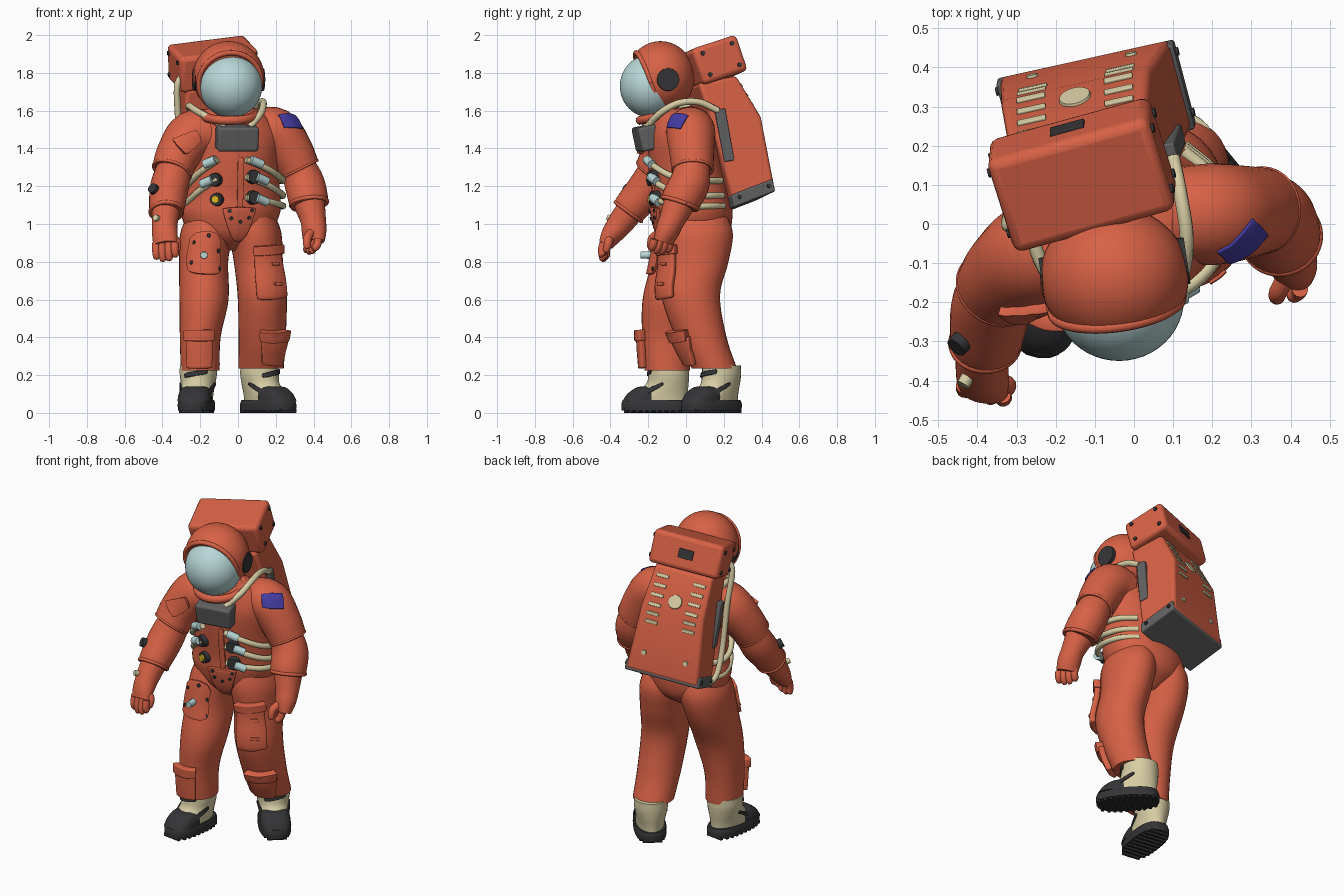
import bpy, bmesh, math
from mathutils import Matrix, Vector, Quaternion

if "Cube" in bpy.data.objects:
    bpy.data.objects.remove(bpy.data.objects["Cube"])

RGB = dict(suit=(.68, .12, .06), cream=(.68, .61, .37), visor=(.48, .68, .68), dark=(.035, .035, .038),
           grey=(.12, .12, .12), flag=(.06, .045, .36), yellow=(.7, .48, .02))
MATS = {}
for k, c in RGB.items():
    MATS[k] = bpy.data.materials.new(k)
    MATS[k].diffuse_color = (*c, 1)
I4 = Matrix.Identity(4)
R = lambda deg, ax: Matrix.Rotation(math.radians(deg), 4, ax)
T = lambda *p: Matrix.Translation(p)


def finish(name, bm, col, M=I4, bevel=0, recalc=True):
    if recalc:
        bmesh.ops.recalc_face_normals(bm, faces=bm.faces)
    me = bpy.data.meshes.new(name)
    bm.to_mesh(me)
    bm.free()
    me.shade_smooth()
    me.set_sharp_from_angle(angle=math.radians(40))
    me.materials.append(MATS[col])
    ob = bpy.data.objects.new(name, me)
    ob.matrix_world = M
    bpy.context.collection.objects.link(ob)
    if bevel:
        m = ob.modifiers.new("bevel", 'BEVEL')
        m.width, m.segments, m.limit_method = bevel, 3, 'ANGLE'
    return ob


def frame(pos, normal, roll=0):
    z = Vector(normal).normalized()
    x = Vector((0, 0, 1)).cross(z) if abs(z.z) < .99 else Vector((1, 0, 0))
    x.normalize()
    m = Matrix((x, z.cross(x), z)).transposed().to_4x4()
    return T(*pos) @ m @ R(roll, 'Z')


def spline(pts, sub):
    v = [Vector(p) for p in pts]
    v = [2 * v[0] - v[1]] + v + [2 * v[-1] - v[-2]]
    out = []
    for a, b, c, d in zip(v, v[1:], v[2:], v[3:]):
        for i in range(sub):
            t = i / sub
            out.append(.5 * (2 * b + (c - a) * t + (2 * a - 5 * b + 4 * c - d) * t**2 + (3 * b - a - 3 * c + d) * t**3))
    return out + [v[-2]]


def loft(name, pts, col='suit', level=False, n=28, sub=5, yaw=0, p=2, M=I4):
    """Smooth skin over (x, y, z, rx, ry) stations; level keeps rings horizontal."""
    st = spline([(*q, q[3]) if len(q) == 4 else q for q in pts], sub)
    bm, rings = bmesh.new(), []
    prev, q = Vector((0, 0, 1)), Quaternion((0, 0, 1), math.radians(yaw))
    for i, s in enumerate(st):
        if not level:
            tan = (Vector(st[min(i + 1, len(st) - 1)][:3]) - Vector(st[max(i - 1, 0)][:3])).normalized()
            q = prev.rotation_difference(tan) @ q
            prev = tan
        ring = []
        for j in range(n):
            c, d = math.cos(j * math.tau / n), math.sin(j * math.tau / n)
            c, d = (math.copysign(abs(w) ** (2 / p), w) for w in (c, d))
            ring.append(bm.verts.new(Vector(s[:3]) + q @ Vector((c * s[3], d * s[4], 0))))
        rings.append(ring)
    for a, b in zip(rings, rings[1:]):
        for j in range(n):
            bm.faces.new((a[j], a[(j + 1) % n], b[(j + 1) % n], b[j]))
    bm.faces.new(rings[0])
    bm.faces.new(rings[-1])
    return finish(name, bm, col, M)


def hose(name, pts, r=.015, col='cream'):
    return loft(name, [(*q, r) for q in pts], col, n=10)


def box(name, size, M, col, bevel=.008):
    bm = bmesh.new()
    bmesh.ops.create_cube(bm, size=1, matrix=Matrix.Diagonal((*size, 1)))
    return finish(name, bm, col, M, bevel)


def disc(name, r, h, pos, normal, col, M=I4):
    bm = bmesh.new()
    bmesh.ops.create_cone(bm, cap_ends=True, segments=24, radius1=r, radius2=r * .9, depth=h)
    return finish(name, bm, col, M @ frame(pos, normal))


def ball(name, pos, scale, col, cut=None):
    bm = bmesh.new()
    bmesh.ops.create_uvsphere(bm, u_segments=48, v_segments=28, radius=1)
    bmesh.ops.transform(bm, matrix=T(*pos) @ Matrix.Diagonal((*scale, 1)), verts=bm.verts)
    if cut:
        geo = bm.verts[:] + bm.edges[:] + bm.faces[:]
        r = bmesh.ops.bisect_plane(bm, geom=geo, plane_co=cut[0], plane_no=cut[1], clear_outer=True)
        bmesh.ops.edgeloop_fill(bm, edges=[e for e in r['geom_cut'] if isinstance(e, bmesh.types.BMEdge)])
    return finish(name, bm, col)


def hoop(name, pos, normal, r, t, col='suit'):
    m = frame(pos, normal)
    ps = [m @ Vector((r * math.cos(a * math.tau / 24), r * math.sin(a * math.tau / 24), 0)) for a in range(25)]
    return loft(name, [(*q, t) for q in ps], col, n=10, sub=2)


def pad(name, target, pos, normal, w, h, t, col='suit', roll=0, rnd=.15, taper=0):
    """Patch wrapped onto the target surface and thickened."""
    bm = bmesh.new()
    bmesh.ops.create_grid(bm, x_segments=10, y_segments=10, size=1)
    for v in bm.verts:
        u, k = v.co.x, v.co.y
        v.co = (u * math.sqrt(1 - rnd * k * k) * (1 + taper * k) * w / 2, k * math.sqrt(1 - rnd * u * u) * h / 2, 0)
    ob = finish(name, bm, col, frame(pos, normal, roll), recalc=False)
    m = ob.modifiers.new("wrap", 'SHRINKWRAP')
    m.target, m.wrap_method, m.offset = target, 'NEAREST_SURFACEPOINT', .001
    m = ob.modifiers.new("thick", 'SOLIDIFY')
    m.thickness, m.offset = t, 1
    m = ob.modifiers.new("bevel", 'BEVEL')
    m.width, m.segments, m.limit_method = t * .3, 2, 'ANGLE'
    m.angle_limit = math.radians(50)
    return ob


def prism(name, prof, half, M, col, bevel):
    bm = bmesh.new()
    sides = [[bm.verts.new((s * half(z), y, z)) for y, z in prof] for s in (-1, 1)]
    for s in sides:
        bm.faces.new(s)
    for j in range(len(prof)):
        k = (j + 1) % len(prof)
        bm.faces.new((sides[0][j], sides[0][k], sides[1][k], sides[1][j]))
    return finish(name, bm, col, M, bevel)


# Torso and legs
torso = loft("torso", [(-.04, .04, .86, .05, .08), (-.045, .045, .94, .2, .175), (-.04, .04, 1.05, .262, .205),
    (-.03, .03, 1.15, .255, .2), (-.02, 0, 1.3, .235, .19), (-.015, -.02, 1.45, .24, .18),
    (-.025, -.04, 1.55, .2, .15), (-.04, -.07, 1.61, .13, .115)], level=True, n=40, yaw=9)
leg_l = loft("left_leg", [(-.15, .04, 1.06, .11, .16), (-.168, .035, .95, .138, .19), (-.182, 0, .8, .13, .182), (-.18, -.075, .6, .13, .155),
    (-.2, -.1, .4, .108, .132), (-.2, -.1, .225, .103, .12)], level=True, n=32)
leg_r = loft("right_leg", [(.08, .05, 1.06, .11, .16), (.092, .06, .95, .138, .188), (.108, .055, .8, .13, .17), (.128, .025, .62, .13, .155),
    (.128, .08, .4, .125, .135), (.122, .15, .235, .12, .12)], level=True, n=32)

# Arms: sleeve, forearm, gauntlet
sleeve_l = loft("left_sleeve", [(-.13, -.05, 1.48, .125), (-.24, -.07, 1.465, .135), (-.315, -.12, 1.37, .118), (-.35, -.165, 1.28, .108)])
sleeve_r = loft("right_sleeve", [(.1, .025, 1.49, .12), (.2, .025, 1.485, .13), (.275, .03, 1.39, .12), (.325, .035, 1.29, .11)])
loft("left_forearm", [(-.33, -.14, 1.32, .09), (-.362, -.2, 1.2, .102), (-.376, -.28, 1.1, .095), (-.38, -.31, 1.06, .088)])
loft("right_forearm", [(.305, .035, 1.33, .09), (.35, .02, 1.22, .106), (.37, -.02, 1.14, .106), (.378, -.035, 1.1, .1)])
hoop("left_cuff", (-.38, -.305, 1.065), (0, -.6, -.8), .084, .011)
hoop("right_cuff", (.376, -.032, 1.11), (.1, -.3, -.9), .097, .011)
hoop("left_elbow_hem", (-.35, -.165, 1.28), (-.3, -.45, -.8), .103, .008)
hoop("right_elbow_hem", (.325, .035, 1.29), (.45, 0, -.9), .105, .008)
loft("left_gauntlet", [(-.38, -.29, 1.08, .076), (-.388, -.35, 1.0, .068), (-.387, -.395, .94, .068, .055), (-.385, -.425, .89, .064, .038)])
loft("right_gauntlet", [(.38, -.04, 1.1, .082), (.398, -.075, 1.02, .068), (.403, -.1, .96, .06, .068), (.402, -.12, .905, .045, .062)])


def hand(side, palm, spread, down, curl, thumb, length):
    p, s, d, c, th = (Vector(v) for v in (palm, spread, down, curl, thumb))
    for i in range(4):
        a = p + s * (i - 1.5) * .033
        k = length * (1, 1.15, 1.1, .85)[i]
        loft(f"{side}_finger_{i + 1}", [(*a, .021), (*(a + d * k * .55 + c * .006), .021),
             (*(a + d * k * .9 + c * .025), .019), (*(a + d * k + c * .036), .01)], n=12, sub=4)
    a = p + th * .05 - d * .035
    loft(f"{side}_thumb", [(*(a - th * .02), .024), (*(a + th * .02 + d * .03), .023), (*(a + th * .022 + d * .075), .019),
         (*(a + th * .02 + d * .088), .01)], n=12, sub=4)


hand("left", (-.385, -.425, .9), (1, -.25, 0), (0, -.3, -.95), (.2, .6, 0), (.85, .2, 0), .088)
hand("right", (.402, -.122, .92), (.45, -.9, 0), (0, -.2, -.98), (-.8, -.3, 0), (-.5, -.8, 0), .065)
disc("wrist_dial", .03, .05, (-.44, -.3, 1.18), (-.6, -.65, .45), 'dark')
disc("glove_knob", .018, .03, (-.43, -.4, 1.03), (-.5, -.8, .3), 'cream')

# Helmet: shell with the face cut open, visor bulging out
ball("helmet", (-.05, -.135, 1.778), (.19, .18, .19), 'suit', ((-.05, -.2, 1.735), (.14, -1, -.36)))
ball("visor", (-.038, -.19, 1.73), (.166, .16, .166), 'visor')
hoop("visor_rim", (-.043, -.207, 1.75), (.14, -1, -.36), .166, .014)
hoop("neck_ring", (-.045, -.11, 1.575), (0, -.2, 1), .135, .024)
for s in (-1, 1):
    disc("ear_cover", .066, .06, (-.05 + s * .156, -.12 + s * .022, 1.765), (s, s * .15, 0), 'dark')

# Chest unit, front fittings and hoses
box("chest_box", (.22, .1, .13), T(-.005, -.212, 1.455) @ R(10, 'Z') @ R(12, 'X'), 'grey', .014)


def around(deg, z, off=.012):
    a = math.radians(deg)
    return (-.025 + (.252 + off) * math.cos(a), .02 - (z - 1.15) * .1 + (.2 + off) * math.sin(a), z)


for i, (z0, z1) in enumerate(((1.34, 1.23), (1.25, 1.15), (1.14, 1.095))):
    hose(f"right_waist_hose_{i}", [around(-75 + k * 26, z0 + (z1 - z0) * min(1, k / 2.5)) for k in range(6)], .017)
for i, (z0, z1) in enumerate(((1.34, 1.17), (1.24, 1.08))):
    hose(f"left_waist_hose_{i}", [around(-108 - k * 25, z0 + (z1 - z0) * min(1, k / 2.5)) for k in range(6)], .017)
for deg, z, slide in ((-70, 1.34, 1), (-63, 1.25, 1), (-63, 1.14, 1), (-110, 1.34, -1), (-114, 1.235, -1)):
    a, b = around(deg, z, .022), around(deg + slide * 14, z - .025, .022)
    hose("hose_connector", [a, b], .024, 'visor')
    if z < 1.3:
        disc("connector_ring", .038, .04, around(deg - slide * 2, z, .005), (slide * .4, -1, 0), 'dark')
disc("valve_ring", .037, .035, around(-110, 1.13, .005), (-.3, -1, 0), 'dark')
disc("valve_cap", .022, .06, around(-110, 1.13, .005), (-.3, -1, 0), 'yellow')
hose("right_shoulder_hose", [(.1, .17, 1.6), (.12, .07, 1.645), (.135, -.04, 1.64), (.12, -.14, 1.585), (.06, -.21, 1.51)], .018)
hose("left_shoulder_hose", [(-.24, .1, 1.58), (-.26, -.02, 1.625), (-.22, -.13, 1.6), (-.15, -.19, 1.56), (-.07, -.22, 1.51)], .018)
pad("front_zip", torso, (.015, -.19, 1.22), (.1, -1, 0), .035, .27, .009)
pad("groin_plate", torso, (.01, -.17, .98), (.1, -1, -.1), .13, .22, .022, taper=.55)
for x, z in ((-.045, 1.07), (.08, 1.07), (-.035, 1.03), (.065, 1.03), (.015, 1.01)):
    pad("groin_bolt", torso, (x, -.18, z), (.1, -1, 0), .02, .02, .028, 'dark', rnd=.5)

# Pockets and patches
pad("arm_flag", sleeve_r, (.28, -.06, 1.55), (.7, -.5, .5), .14, .095, .008, 'flag', -8, 0)
pad("chest_pocket", sleeve_l, (-.26, -.21, 1.43), (-.3, -1, .15), .14, .085, .025, roll=32)
pad("thigh_plate", leg_l, (-.17, -.19, .85), (-.1, -1, 0), .27, .24, .016, rnd=.4)
for x, z in ((-.26, .8), (-.25, .91), (-.15, .945), (-.075, .86), (-.075, .77)):
    pad("thigh_bolt", leg_l, (x, -.2, z), (0, -1, 0), .022, .022, .024, 'dark', rnd=.5)
disc("thigh_knob", .02, .07, (-.18, -.205, .835), (0, -1, 0), 'visor')
pad("thigh_pocket", leg_r, (.18, -.13, .74), (.5, -1, 0), .21, .28, .034, rnd=.03, roll=4)
pad("thigh_pocket_flap", leg_r, (.175, -.13, .86), (.5, -1, 0), .22, .05, .042, rnd=.03, roll=4)
for z in (.68, .79):
    pad("thigh_pocket_tab", leg_r, (.2, -.12, z), (.6, -1, 0), .05, .018, .042)
for leg, side, x, y, n in ((leg_l, "left", -.205, -.24, (-.1, -1, 0)), (leg_r, "right", .19, -.04, (.55, -1, 0))):
    dy = .02 if side == "right" else 0
    pad(side + "_shin_pocket", leg, (x, y + dy, .32), n, .16, .17, .032, rnd=.03)
    pad(side + "_shin_flap", leg, (x, y, .41), n, .17, .06, .042, rnd=.05)

# Boots
for side, x, y, yaw in (("left", -.22, -.16, -8), ("right", .16, .135, 41)):
    M = T(x, y, 0) @ R(yaw, 'Z')
    boot = loft(side + "_boot", [(0, 0, .05, .082, .168), (0, .025, .1, .085, .145), (0, .06, .15, .09, .115),
                (0, .07, .2, .098, .108), (0, .07, .25, .098, .106)], 'cream', True, M=M)
    loft(side + "_sole", [(0, 0, .012, .092, .182), (0, 0, .045, .094, .184), (0, 0, .068, .088, .176)], 'dark', True, p=2.6, M=M, sub=2)
    loft(side + "_toe_cap", [(0, -.07, .06, .089, .108), (0, -.05, .1, .085, .1), (0, -.035, .13, .07, .075),
         (0, -.03, .14, .045, .05)], 'dark', True, p=2.6, M=M)
    for k in range(10):
        yy = -.155 + k * .0345
        w = .17 * (1 - (abs(yy) / .19) ** 3) ** .5
        box(side + "_tread", (w, .017, .024), M @ T(0, yy, .012), 'dark', .003)
    front = M.to_3x3() @ Vector((0, -1, .3))
    pad(side + "_ankle_strap", boot, M @ Vector((0, -.05, .21)), front, .17, .025, .008, 'dark', 8)
    for s in (-1, 1):
        pad(side + "_instep_strap", boot, M @ Vector((s * .07, -.01, .12)), M.to_3x3() @ Vector((s, -.5, .4)), .15, .022, .008, 'dark', s * 32)

# Backpack, in a leaning frame of its own
P = T(-.03, 0, 1.15) @ R(12.5, 'Z') @ R(-6, 'Y')
half = lambda z: .228 - .05 * max(0, z) / .62
prism("pack_body", [(.25, .62), (.375, .4), (.435, .01), (.21, -.075), (.09, .43), (.04, .58)], half, P, 'suit', .018)
prism("pack_base", [(.434, .0), (.42, .065), (.195, -.02), (.208, -.085)], lambda z: .233, P, 'grey', .008)
U = P @ T(0, .145, .7) @ R(18, 'X') @ R(3, 'Z')
box("pack_top", (.43, .26, .2), U, 'suit', .025)
box("pack_top_window", (.09, .012, .055), U @ T(0, .131, 0), 'dark', .003)
for s in (-1, 1):
    for y, z in ((-.08, .06), (.09, .06), (.09, -.06), (-.08, -.06)):
        disc("pack_top_bolt", .013, .02, (s * .212, y, z), (s, 0, 0), 'dark', U)
    box("pack_side_rail", (.03, .055, .28), P @ T(s * .206, .17, .3) @ R(9, 'X'), 'grey', .006)
    for y in (.24, .4):
        disc("pack_base_bolt", .012, .015, (s * .233, y, y * .37 - .12), (s, 0, 0), 'dark', P)


def on_back(u, z):
    hi = z > .4
    y = .375 + (.4 - z) * (.568 if hi else .154)
    return P @ T(u, y, z) @ R(30 if hi else 8.7, 'X')


for s in (-1, 1):
    for k in range(6):
        box("pack_vent", (.075, .014, .02), on_back(s * .115, .57 - k * .05), 'cream', .003)
    disc("pack_stud", .016, .014, (0, 0, 0), (0, 1, 0), 'cream', on_back(s * .13, .13))
disc("pack_emblem_disc", .044, .014, (0, 0, 0), (0, 1, 0), 'cream', on_back(0, .46))
hose("pack_side_hose", [P @ Vector(q) for q in ((-.19, .06, .66), (-.225, .06, .6), (-.23, .1, .4), (-.245, .14, .15), (-.25, .2, 0), (-.22, .24, -.05))], .017)

for m in bpy.data.materials:
    if m.users and not m.is_grease_pencil:
        m.use_nodes = True
        m.node_tree.nodes["Principled BSDF"].inputs["Base Color"].default_value = m.diffuse_color
